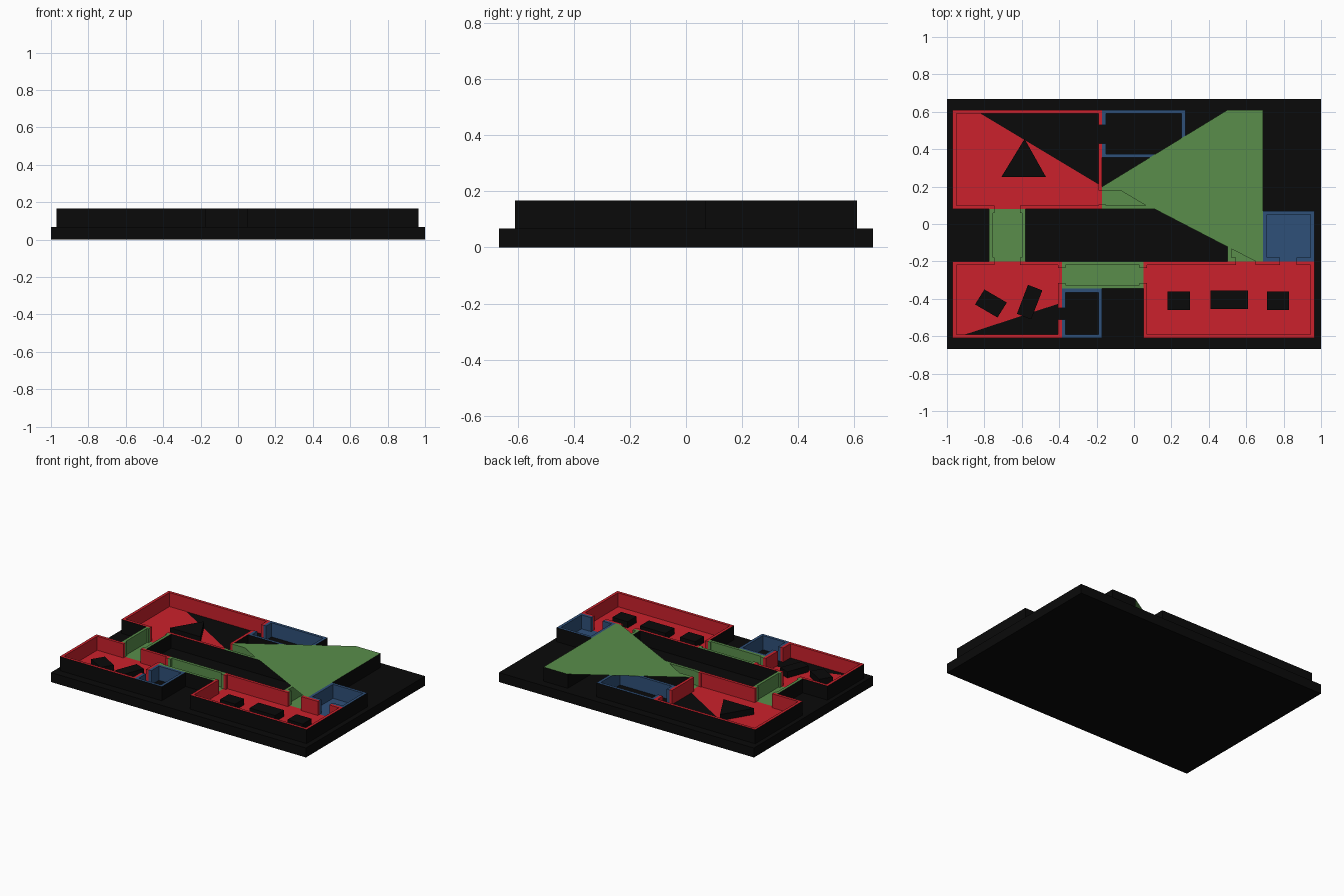
import bpy, bmesh
from mathutils import Vector

if "Cube" in bpy.data.objects:
    bpy.data.objects.remove(bpy.data.objects["Cube"])

BASE, TOP, T = 0.067, 0.167, 0.02


def material(name, rgb):
    m = bpy.data.materials.new(name)
    m.diffuse_color = (*rgb, 1)
    m.use_nodes = True
    m.node_tree.nodes["Principled BSDF"].inputs["Base Color"].default_value = m.diffuse_color
    return m


BLACK = material("black", (0.003, 0.003, 0.003))
RED = material("red", (0.60, 0.015, 0.025))
GREEN = material("green", (0.10, 0.27, 0.07))
BLUE = material("blue", (0.028, 0.08, 0.19))


def finish(name, bm, mats):
    me = bpy.data.meshes.new(name)
    bm.to_mesh(me)
    bm.free()
    for m in mats:
        me.materials.append(m)
    ob = bpy.data.objects.new(name, me)
    bpy.context.collection.objects.link(ob)
    return ob


def add_prism(bm, pts, z0, z1, dark=None):
    """Prism on a counter-clockwise outline; side number `dark` gets slot 1."""
    lo = [bm.verts.new((x, y, z0)) for x, y in pts]
    hi = [bm.verts.new((x, y, z1)) for x, y in pts]
    bm.faces.new(hi)
    bm.faces.new(lo[::-1])
    n = len(pts)
    for i in range(n):
        j = (i + 1) % n
        f = bm.faces.new((lo[i], lo[j], hi[j], hi[i]))
        f.material_index = 1 if i == dark else 0


def prism(name, pts, z0, z1, mat):
    bm = bmesh.new()
    add_prism(bm, pts, z0, z1)
    return finish(name, bm, [mat])


def sheet(name, pts, z, mat):
    bm = bmesh.new()
    bm.faces.new([bm.verts.new((x, y, z)) for x, y in pts])
    return finish(name, bm, [mat])


def rect(x0, y0, x1, y1):
    return [(x0, y0), (x1, y0), (x1, y1), (x0, y1)]


def room(name, outline, mat, doors=(), floor=None):
    """Walls inside a square-cornered outline; doors are (edge, low, high)."""
    p = [Vector(q) for q in outline]
    n = len(p)
    normals = []
    for i in range(n):
        d = (p[(i + 1) % n] - p[i]).normalized()
        normals.append(Vector((-d.y, d.x)))
    inner = [p[i] + T * (normals[i] + normals[i - 1]) for i in range(n)]
    bm = bmesh.new()
    for i in range(n):
        j = (i + 1) % n
        axis = 0 if abs(p[j].x - p[i].x) > abs(p[j].y - p[i].y) else 1
        forward = p[j][axis] > p[i][axis]
        start, start_in = p[i], inner[i]
        gaps = sorted([d[1:] for d in doors if d[0] == i], reverse=not forward)
        for lo, hi in gaps:
            a, b = (lo, hi) if forward else (hi, lo)
            q, r = p[i].copy(), p[i].copy()
            q[axis], r[axis] = a, b
            off = T * normals[i]
            add_prism(bm, [start, q, q + off, start_in], BASE, TOP, 0)
            start, start_in = r, r + off
        add_prism(bm, [start, p[j], inner[j], start_in], BASE, TOP, 0)
    finish(name + "_walls", bm, [mat, BLACK])
    if floor != "none":
        sheet(name + "_floor", floor or outline, BASE + 0.001, mat)


# Base slab
prism("base", rect(-1, -0.667, 1, 0.667), 0, BASE, BLACK)

# Large red rooms (edges: 0 front, 1 right, 2 back, 3 left)
room("back_left_room", rect(-0.97, 0.08, -0.17, 0.61), RED,
     [(0, -0.745, -0.61), (1, 0.105, 0.18), (1, 0.43, 0.53)],
     [(-0.97, 0.08), (-0.17, 0.08), (-0.17, 0.2), (-0.82, 0.59), (-0.97, 0.61)])
room("front_left_room", rect(-0.97, -0.61, -0.385, -0.2), RED,
     [(1, -0.315, -0.235), (1, -0.51, -0.45), (2, -0.745, -0.61)],
     [(-0.97, -0.61), (-0.87, -0.58), (-0.385, -0.42), (-0.385, -0.2), (-0.97, -0.2)])
room("front_right_room", rect(0.05, -0.61, 0.965, -0.2), RED,
     [(3, -0.315, -0.235), (2, 0.545, 0.65), (2, 0.78, 0.87)])

# Small blue rooms
room("back_closet", rect(-0.17, 0.355, 0.275, 0.61), BLUE, [(3, 0.43, 0.53)], "none")
room("front_closet", rect(-0.385, -0.61, -0.17, -0.345), BLUE, [(3, -0.51, -0.45)], "none")
room("right_closet", rect(0.69, -0.2, 0.965, 0.07), BLUE, [(0, 0.78, 0.87)])

# Green corridors
room("left_corridor", rect(-0.775, -0.2, -0.58, 0.08), GREEN,
     [(0, -0.745, -0.61), (2, -0.745, -0.61)])
room("front_corridor", rect(-0.385, -0.345, 0.05, -0.2), GREEN,
     [(1, -0.315, -0.235), (3, -0.315, -0.235)])
room("main_corridor",
     [(-0.17, 0.08), (0.5, 0.08), (0.5, -0.2), (0.69, -0.2),
      (0.69, 0.61), (0.5, 0.61), (0.5, 0.2), (-0.17, 0.2)], GREEN,
     [(2, 0.545, 0.65), (7, 0.105, 0.18)])

# Flat cover spanning the main corridor
sheet("corridor_cover",
      [(-0.17, 0.2), (-0.09, 0.19), (0.07, 0.095), (0.11, 0.08),
       (0.65, -0.2), (0.69, -0.2), (0.69, 0.61), (0.5, 0.61)], TOP + 0.0005, GREEN)

# Black furniture blocks
blocks = {
    "triangular_block": [(-0.71, 0.25), (-0.47, 0.25), (-0.585, 0.455)],
    "tilted_block_a": [(-0.85, -0.43), (-0.73, -0.50), (-0.68, -0.42), (-0.80, -0.35)],
    "tilted_block_b": [(-0.626, -0.48), (-0.55, -0.51), (-0.49, -0.355), (-0.567, -0.325)],
    "square_block_a": rect(0.18, -0.46, 0.30, -0.36),
    "long_block": rect(0.41, -0.455, 0.61, -0.355),
    "square_block_b": rect(0.71, -0.46, 0.83, -0.36),
}
for name, pts in blocks.items():
    prism(name, pts, BASE, BASE + 0.045, BLACK)
